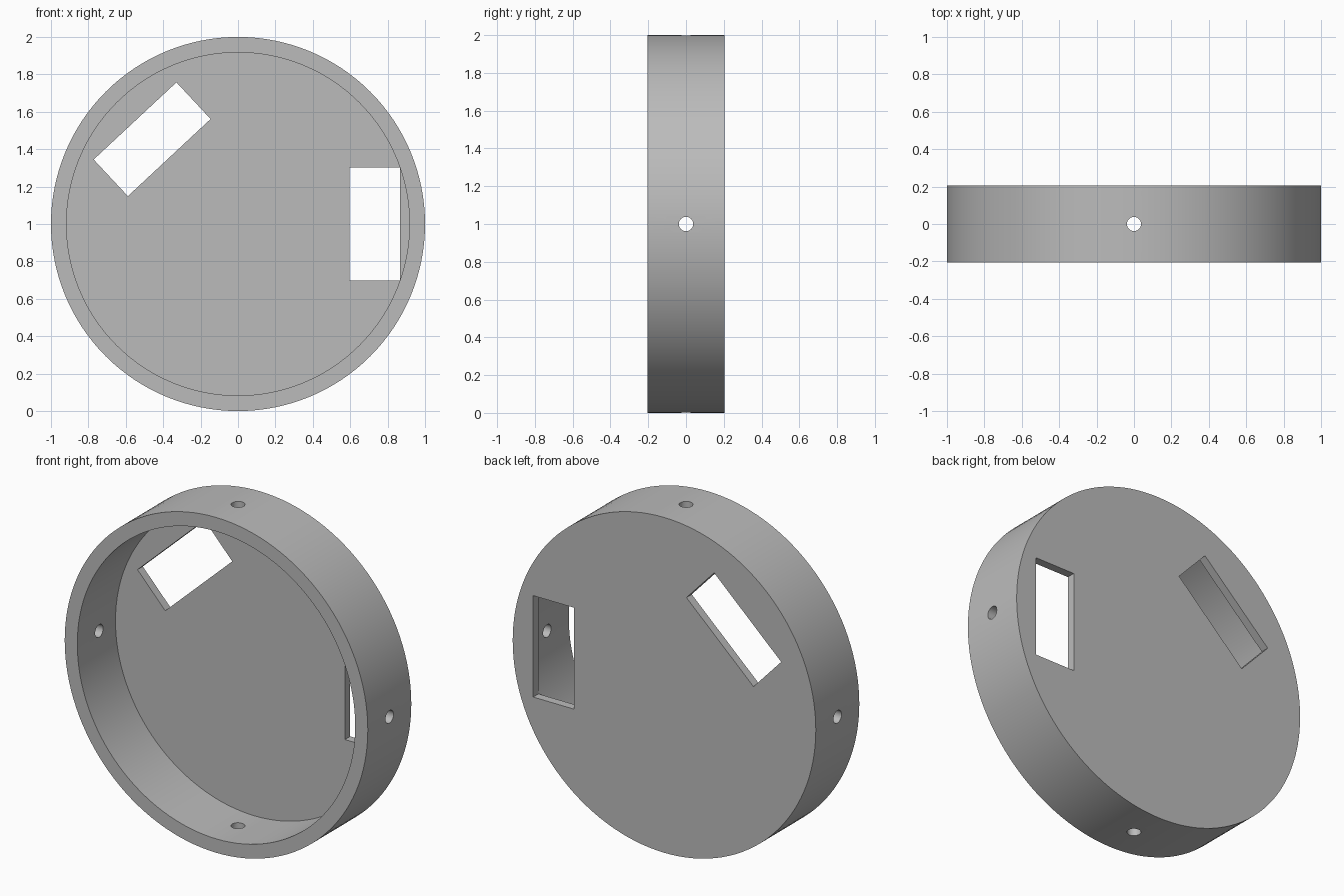
import bpy, bmesh, math
from mathutils import Matrix, Vector

cube = bpy.data.objects.get("Cube")
if cube:
    bpy.data.objects.remove(cube, do_unlink=True)

RADIUS, INNER, HALF_DEPTH, FLOOR = 1.0, 0.917, 0.205, 0.05
CENTRE = Vector((0, 0, RADIUS))

grey = bpy.data.materials.new("plain grey")
grey.use_nodes = True
colour = (0.5, 0.5, 0.5, 1)
grey.diffuse_color = colour
grey.node_tree.nodes["Principled BSDF"].inputs["Base Color"].default_value = colour


def make_object(name, bm):
    bmesh.ops.recalc_face_normals(bm, faces=bm.faces)
    mesh = bpy.data.meshes.new(name)
    bm.to_mesh(mesh)
    bm.free()
    mesh.materials.append(grey)
    obj = bpy.data.objects.new(name, mesh)
    bpy.context.collection.objects.link(obj)
    return obj


def cylinder(name, radius, depth, location, axis, segments):
    bm = bmesh.new()
    turn = Vector((0, 0, 1)).rotation_difference(Vector(axis)).to_matrix().to_4x4()
    bmesh.ops.create_cone(bm, cap_ends=True, segments=segments, radius1=radius,
                          radius2=radius, depth=depth,
                          matrix=Matrix.Translation(location) @ turn)
    return make_object(name, bm)


def box(name, size, location, angle):
    bm = bmesh.new()
    bmesh.ops.create_cube(bm, size=1, matrix=Matrix.Translation(location)
                          @ Matrix.Rotation(-angle, 4, "Y")
                          @ Matrix.Diagonal((*size, 1)))
    return make_object(name, bm)


def cut(target, cutter):
    cutter.hide_render = True
    mod = target.modifiers.new("cut", "BOOLEAN")
    mod.operation, mod.solver, mod.object = "DIFFERENCE", "EXACT", cutter
    bpy.context.view_layer.objects.active = target
    bpy.ops.object.modifier_apply(modifier=mod.name)
    bpy.data.objects.remove(cutter, do_unlink=True)


# Round shell with a thin back wall, open at the front
shell = cylinder("round_shell", RADIUS, 2 * HALF_DEPTH, CENTRE, (0, 1, 0), 128)
cut(shell, cylinder("hollow", INNER, 2 * HALF_DEPTH,
                    CENTRE - Vector((0, FLOOR, 0)), (0, 1, 0), 128))

# Two rectangular windows through the back wall
wall_y = HALF_DEPTH - FLOOR / 2
for x, z, angle in ((0.731, 1.0, 90), (-0.459, 1.453, 43)):
    cut(shell, box("window", (0.605, 2 * FLOOR, 0.268), (x, wall_y, z),
                   math.radians(angle)))

# Four small holes through the rim
for axis in ((1, 0, 0), (-1, 0, 0), (0, 0, 1), (0, 0, -1)):
    cut(shell, cylinder("rim_hole", 0.038, 0.3, CENTRE + Vector(axis) * 0.95, axis, 24))

bpy.ops.object.select_all(action="DESELECT")
shell.select_set(True)
bpy.context.view_layer.objects.active = shell
bpy.ops.object.shade_smooth_by_angle(angle=math.radians(30))
